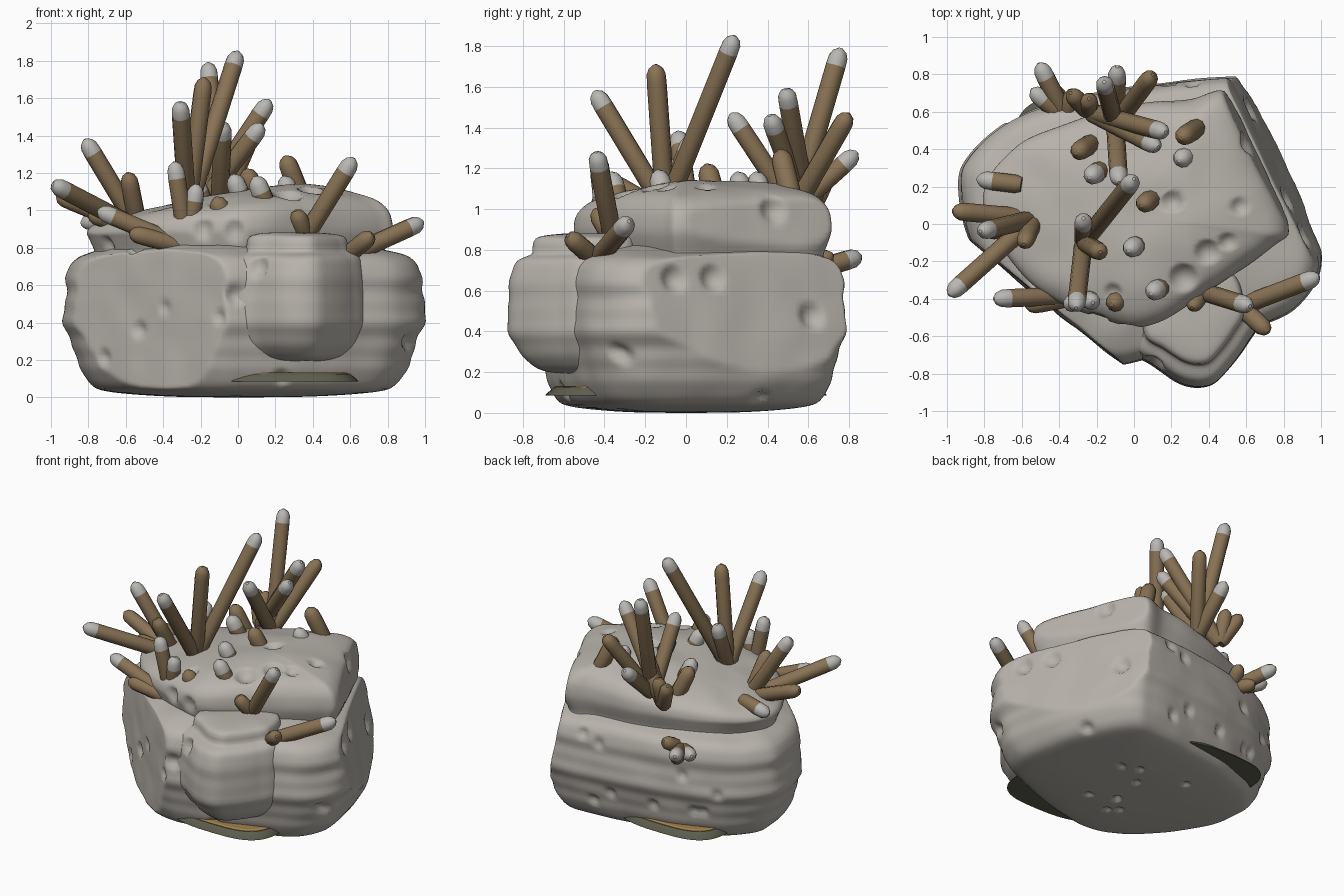
import bpy, bmesh, math, random
from mathutils import Vector, noise

random.seed(4)
if "Cube" in bpy.data.objects:
    bpy.data.objects.remove(bpy.data.objects["Cube"])


def material(name, rgb):
    m = bpy.data.materials.new(name)
    m.use_nodes = True
    m.diffuse_color = (*rgb, 1)
    bsdf = next(n for n in m.node_tree.nodes if n.type == 'BSDF_PRINCIPLED')
    bsdf.inputs["Base Color"].default_value = (*rgb, 1)
    bsdf.inputs["Roughness"].default_value = 0.9
    return m


stone = material("stone grey", (.48, .45, .41))
brown = material("branch brown", (.25, .17, .09))
pale = material("pale tip grey", (.49, .475, .45))
olive = material("dark olive", (.11, .11, .075))
ochre = material("ochre", (.36, .22, .07))


def build(name, rings, mats):
    """Skin closed rings of points; the first and last ring are capped."""
    bm = bmesh.new()
    rows = [[bm.verts.new(p) for p in ring] for ring in rings]
    for a, b in zip(rows, rows[1:]):
        for i in range(len(a)):
            j = (i + 1) % len(a)
            bm.faces.new((a[i], a[j], b[j], b[i])).smooth = True
    bm.faces.new(rows[0])
    bm.faces.new(rows[-1])
    bmesh.ops.recalc_face_normals(bm, faces=bm.faces)
    mesh = bpy.data.meshes.new(name)
    bm.to_mesh(mesh)
    bm.free()
    for m in mats:
        mesh.materials.append(m)
    obj = bpy.data.objects.new(name, mesh)
    bpy.context.scene.collection.objects.link(obj)
    return obj


def spline(pts, count, closed):
    """Evenly sampled curve through 2D points."""
    pts = [Vector(p) for p in pts]
    n = len(pts)
    at = (lambda i: pts[i % n]) if closed else (lambda i: pts[max(0, min(n - 1, i))])
    spans = n if closed else n - 1
    fine = []
    for i in range(spans):
        p, q, r, s = (at(i + k) for k in (-1, 0, 1, 2))
        for k in range(40):
            t = k / 40
            fine.append(q + (r - p) * (t / 2) + (2 * p - 5 * q + 4 * r - s) * (t * t / 2)
                        + (3 * q - p - 3 * r + s) * (t ** 3 / 2))
    fine.append(at(spans))
    dist = [0]
    for a, b in zip(fine, fine[1:]):
        dist.append(dist[-1] + (b - a).length)
    out, k = [], 0
    for i in range(count):
        d = dist[-1] * i / (count if closed else count - 1)
        while k < len(dist) - 2 and dist[k + 1] < d:
            k += 1
        f = (d - dist[k]) / max(dist[k + 1] - dist[k], 1e-9)
        out.append(fine[k].lerp(fine[k + 1], min(1, f)))
    return out


# Broken faces: outward direction, offset, lean with height
cuts = [(Vector((-.63, -.777)), .63, .02), (Vector((.9, .44)), .91, .18)]


def rock(name, centre, outline, profile, around, up, strata, shape=None):
    c = Vector(centre)
    curve = spline(outline, around, True)
    rings = []
    for s, z in spline(profile, up, False):
        ring = []
        wave = strata * (math.sin(z * 52) + .6 * math.sin(z * 31 + 1)) * max(0, min(1, s * 6 - 4.6))
        for p in curve:
            q = c + (p - c) * max(.004, s + wave)
            for n, d, lean in cuts:
                over = q.dot(n) - (d - lean * z)
                if over > 0:
                    q = q - n * over * .96
            v = Vector((q.x, q.y, z))
            if shape:
                v.z = shape(v)
            v += v.normalized() * .01 * noise.noise(v * 5)
            v.z = max(0, v.z)
            ring.append(v)
        rings.append(ring)
    return build(name, rings, [stone])


# Main boulder
body = rock("rock_body", (0, 0),
            [(-.93, .2), (-.88, .36), (-.7, .53), (-.4, .65), (0, .73), (.45, .78), (.63, .75),
             (.79, .53), (.92, .23), (.99, -.1), (.98, -.28), (.86, -.45), (.62, -.56), (.3, -.67),
             (.08, -.72), (-.1, -.75), (-.34, -.7), (-.63, -.46), (-.86, -.12)],
            [(0, 0), (.4, .005), (.74, .03), (.85, .07), (.905, .15), (.95, .28), (1, .4), (.99, .55),
             (.985, .68), (.95, .73), (.86, .77), (.6, .82), (0, .85)], 250, 110, .0045)


def slab_slope(v):
    drop = max(0, min(1, (.3 - v.x) / 1.05)) * .6
    return v.z - max(0, v.z - .86) * drop


# Upper slab, flush with the rear broken face, sinking towards the other end
slab = rock("rock_upper_slab", (0, .05),
            [(.3, .67), (.51, .7), (.67, .41), (.825, 0), (.75, -.12), (.4, -.36), (.12, -.53), (-.1, -.53),
             (-.5, -.36), (-.76, -.04), (-.8, .2), (-.62, .42), (-.3, .56), (0, .64)],
            [(0, .68), (.86, .7), (.94, .78), (.98, .85), (1, .92), (.965, 1.0), (.86, 1.07),
             (.62, 1.12), (.3, 1.15), (0, 1.15)], 230, 80, .002, slab_slope)

# Wide front nose with a flat cap
nose = rock("rock_front_nose", (.33, -.42),
            [(-.04, -.66), (.1, -.76), (.26, -.86), (.4, -.87), (.5, -.79), (.61, -.64), (.68, -.47),
             (.58, -.2), (.1, -.2), (-.04, -.42)],
            [(0, .19), (.55, .2), (.8, .26), (.96, .36), (1, .43), (.985, .6), (.955, .7), (.89, .75),
             (.74, .785), (.73, .83), (.66, .865), (.4, .88), (0, .88)], 170, 80, .005)

# Pits: approximate place and radius
pits = [(-.7, -.1, .8, .05), (-.55, -.3, .78, .05), (-.53, -.4, .37, .05), (-.4, -.5, .47, .04),
        (-.7, -.2, .2, .05), (.1, -.75, .7, .06), (-.02, -.72, .55, .06), (-.08, -.7, .43, .04),
        (.95, -.3, .28, .05), (-.18, -.5, .9, .06), (-.02, -.55, .88, .06), (.9, -.06, .66, .07),
        (.8, .13, .66, .07), (.6, .42, 1, .07), (.6, .6, .47, .07), (.7, .35, .08, .05),
        (.9, -.33, .3, .05), (.4, -.15, 1.1, .07), (.27, -.3, 1.1, .08), (.2, .12, 1.15, .06),
        (.57, .1, 1.1, .05), (.5, -.1, 1.1, .05), (.25, -.7, .06, .05), (-.1, -.35, 1, .05)]
for i in range(9):
    pits.append((random.uniform(-.8, .4), .7, random.uniform(.15, .75), .045))
    pits.append((random.uniform(-.35, .35), random.uniform(-.35, .35), 0, .035))

rocks = [body, slab, nose]
for *place, r in pits:
    place = Vector(place)
    obj, near = min(((o, min(o.data.vertices, key=lambda v: (v.co - place).length_squared))
                     for o in rocks), key=lambda t: (t[1].co - place).length_squared)
    spot, inward = near.co.copy(), -near.normal.copy()
    for v in obj.data.vertices:
        d = (v.co - spot).length / r
        if d < 1:
            v.co += inward * r * .55 * (1 - d * d)
for obj in rocks:
    obj.data.update()


def circle(r, z, n):
    return [Vector((r * math.cos(math.tau * i / n), r * math.sin(math.tau * i / n), z)) for i in range(n)]


def slanted_oval(size, z):
    """Boxy oval leaning from front left to back right."""
    ring = []
    for p in circle(1, z, 64):
        x, y = (math.copysign(abs(k) ** .67, k) * size for k in p.xy)
        ring.append(Vector((.52 * x - .27 * y, .69 * y, z)))
    return ring


# Thin dark sheet under the rock with an ochre fringe, showing at the front and back edges
build("base_sheet", [slanted_oval(s, z) for s, z in ((1, .085), (1, .09), (.94, .125))], [olive])
build("base_fringe", [slanted_oval(s, z) for s, z in ((.93, .122), (.93, .13), (.91, .132))], [ochre])


# Branches: round rods with blunt ends, some with a pale tip
def branch(name, base, tip, pale_tip, r=.049):
    base, tip = Vector(base), Vector(tip)
    axis = tip - base
    length = axis.length
    turn = axis.to_track_quat('Z', 'Y')
    steps = [(0, .8), (.03, 1), (length - .09, 1), (length - .045, .95), (length - .018, .7), (length, .2)]
    rings = [[base + turn @ p for p in circle(r * s, z, 10)] for z, s in steps]
    obj = build(name, rings, [brown, pale])
    for f in obj.data.polygons:
        f.material_index = int(pale_tip and (f.center - base).dot(axis) / length > length - .085)


clusters = {
    "crown": ((-.27, -.1, 1), [(0, .24, 1.85, 1), (-.18, -.15, 1.71, 0), (-.31, -.45, 1.58, 1),
                               (-.27, .03, 1.36, 1)]),
    "back": ((-.1, .53, 1), [(-.16, .76, 1.79, 1), (.1, .8, 1.47, 0), (-.08, .22, 1.47, 1),
                             (-.09, .84, 1.28, 1)]),
    "back_left": ((-.24, .6, .97), [(.17, .49, 1.59, 1), (.13, .41, 1.46, 1), (-.34, .7, 1.18, 0),
                                    (-.24, .67, 1.2, 0)]),
    "left_end": ((-.53, .03, .9), [(-.82, -.04, 1.38, 1), (-.99, -.38, 1.14, 1), (-.97, .07, 1.08, 0),
                                   (-.59, -.11, 1.2, 0), (-.8, -.05, .98, 0)]),
    "left_back": ((-.6, .21, .97), [(-.84, .24, .93, 1)]),
    "front_low": ((-.27, -.38, .8), [(-.75, -.4, 1, 1), (-.58, -.44, .88, 0), (-.34, -.43, 1.26, 1),
                                     (-.22, -.42, 1.14, 1)]),
    "nose": ((.36, -.36, .86), [(.62, -.44, 1.28, 1), (.31, -.45, 1, 0)]),
    "right_end": ((.57, -.44, .75), [(.99, -.28, .94, 1), (.72, -.58, .87, 0)]),
    "back_low": ((-.36, .56, .68), [(-.51, .86, .77, 1), (-.55, .72, .73, 1), (-.32, .72, .78, 0),
                                    (-.43, .74, .67, 0)]),
}
for label, (base, tips) in clusters.items():
    for i, (*tip, is_pale) in enumerate(tips):
        branch(f"{label}_branch_{i + 1}", base, tip, is_pale)

# Short single stubs, leaning
stubs = [(.25, .46, 1.29, 0), (.24, .34, 1.18, 1), (.04, .1, 1.22, 0), (-.03, -.14, 1.19, 1),
         (.09, -.37, 1.18, 1), (-.12, -.43, 1.07, 0), (-.31, .38, 1.19, 0), (-.24, .25, 1.18, 1)]
for i, (x, y, z, is_pale) in enumerate(stubs):
    branch(f"stub_{i + 1}", (x + .1, y + .06, z - .25), (x, y, z), is_pale, .053)
